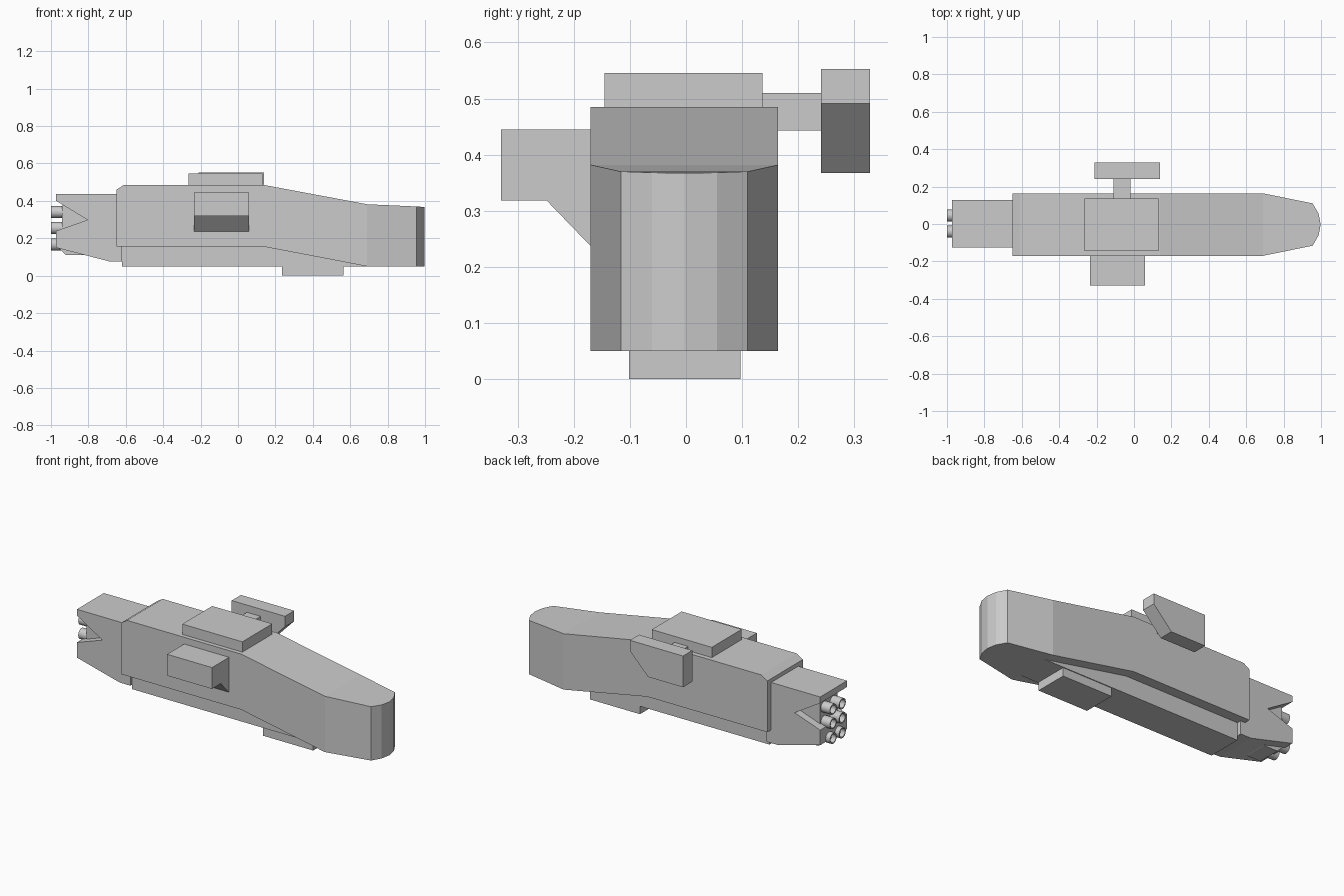
import bpy, bmesh
from mathutils import Matrix, Vector

if "Cube" in bpy.data.objects:
    bpy.data.objects.remove(bpy.data.objects["Cube"], do_unlink=True)

grey = bpy.data.materials.new("hull_grey")
grey.use_nodes = True
GREY = (0.6, 0.6, 0.6, 1)
grey.diffuse_color = GREY
grey.node_tree.nodes["Principled BSDF"].inputs["Base Color"].default_value = GREY


def finish(name, bm):
    bmesh.ops.remove_doubles(bm, verts=bm.verts, dist=0.0001)
    bmesh.ops.recalc_face_normals(bm, faces=bm.faces)
    mesh = bpy.data.meshes.new(name)
    bm.to_mesh(mesh)
    bm.free()
    mesh.materials.append(grey)
    obj = bpy.data.objects.new(name, mesh)
    bpy.context.collection.objects.link(obj)
    return obj


def prism(name, points, low, high, axis="y"):
    """Extrude an outline: x-z points along y, or y-z points along x."""
    bm = bmesh.new()
    place = (lambda a, b: (a, low, b)) if axis == "y" else (lambda a, b: (low, a, b))
    face = bm.faces.new([bm.verts.new(place(a, b)) for a, b in points])
    out = bmesh.ops.extrude_face_region(bm, geom=[face])
    move = Vector((0, high - low, 0)) if axis == "y" else Vector((high - low, 0, 0))
    bmesh.ops.translate(bm, vec=move,
                        verts=[g for g in out["geom"] if isinstance(g, bmesh.types.BMVert)])
    return finish(name, bm)


def box(name, x0, x1, y0, y1, z0, z1):
    return prism(name, [(x0, z0), (x1, z0), (x1, z1), (x0, z1)], y0, y1)


# Main hull: rectangular stations (x, half width, bottom, top) from tail to rounded nose
MID = -0.003
stations = [(-0.65, 0.167, 0.155, 0.46), (-0.61, 0.167, 0.155, 0.485),
            (0.14, 0.167, 0.155, 0.485), (0.69, 0.167, 0.05, 0.382),
            (0.955, 0.113, 0.05, 0.37), (0.987, 0.058, 0.05, 0.368),
            (0.998, 0, 0.05, 0.367)]
bm = bmesh.new()
rings = [[bm.verts.new((x, MID + s * w, z)) for s, z in ((-1, lo), (1, lo), (1, hi), (-1, hi))]
         for x, w, lo, hi in stations]
bm.faces.new(rings[0])
for a, b in zip(rings, rings[1:]):
    for i in range(4):
        j = (i + 1) % 4
        bm.faces.new((a[i], a[j], b[j], b[i]))
finish("main_hull", bm)

# Belly keel and the shallow pod beneath it
prism("belly_keel", [(-0.62, 0.05), (0.69, 0.05), (0.14, 0.2), (-0.62, 0.2)], -0.108, 0.102)
box("belly_pod", 0.235, 0.565, -0.102, 0.097, 0, 0.07)

# Raised roof plate
box("roof_plate", -0.265, 0.13, -0.145, 0.136, 0.47, 0.546)

# Right side pod with sloping underside
prism("right_pod", [(-0.15, 0.445), (-0.33, 0.445), (-0.33, 0.318), (-0.248, 0.318),
                    (-0.167, 0.234), (-0.15, 0.234)], -0.235, 0.06, "x")

# Left outrigger: arm and pod with a sloping front
box("left_arm", -0.11, -0.02, 0.12, 0.25, 0.443, 0.51)
prism("left_pod", [(-0.21, 0.553), (0.14, 0.553), (0.14, 0.491), (0.02, 0.367),
                   (-0.21, 0.367)], 0.241, 0.328)

# Tail: overhanging upper wedge, lower wedge, small under block and engine mount
prism("tail_upper", [(-0.6, 0.437), (-0.972, 0.437), (-0.972, 0.4), (-0.65, 0.205),
                     (-0.6, 0.205)], -0.125, 0.128)
prism("tail_lower", [(-0.62, 0.2), (-0.65, 0.205), (-0.8, 0.3), (-0.972, 0.24),
                     (-0.972, 0.15), (-0.69, 0.077), (-0.62, 0.077)], -0.125, 0.128)
prism("tail_under_block", [(-0.965, 0.155), (-0.92, 0.11), (-0.83, 0.11), (-0.7, 0.15)],
      -0.07, 0.07)
box("engine_mount", -0.94, -0.66, -0.08, 0.083, 0.2, 0.375)

# Six hollow engine nozzles, three rows of two
for row, z in enumerate((0.167, 0.255, 0.34)):
    for side, y in (("right", -0.041), ("left", 0.045)):
        bm = bmesh.new()
        bmesh.ops.create_cone(bm, cap_ends=True, segments=16, radius1=0.032, radius2=0.032,
                              depth=0.06, matrix=Matrix.Translation((-0.97, y, z))
                              @ Matrix.Rotation(1.5708, 4, "Y"))
        cap = min(bm.faces, key=lambda f: f.calc_center_median().x)
        bmesh.ops.inset_region(bm, faces=[cap], thickness=0.007)
        out = bmesh.ops.extrude_discrete_faces(bm, faces=[cap])
        bmesh.ops.translate(bm, verts=out["faces"][0].verts, vec=(0.035, 0, 0))
        for f in bm.faces:
            f.smooth = len(f.verts) == 4
        nozzle = finish(f"nozzle_{side}_{row + 1}", bm)
        bpy.ops.object.select_all(action="DESELECT")
        nozzle.select_set(True)
        bpy.context.view_layer.objects.active = nozzle
        bpy.ops.object.shade_smooth_by_angle(angle=0.6)
